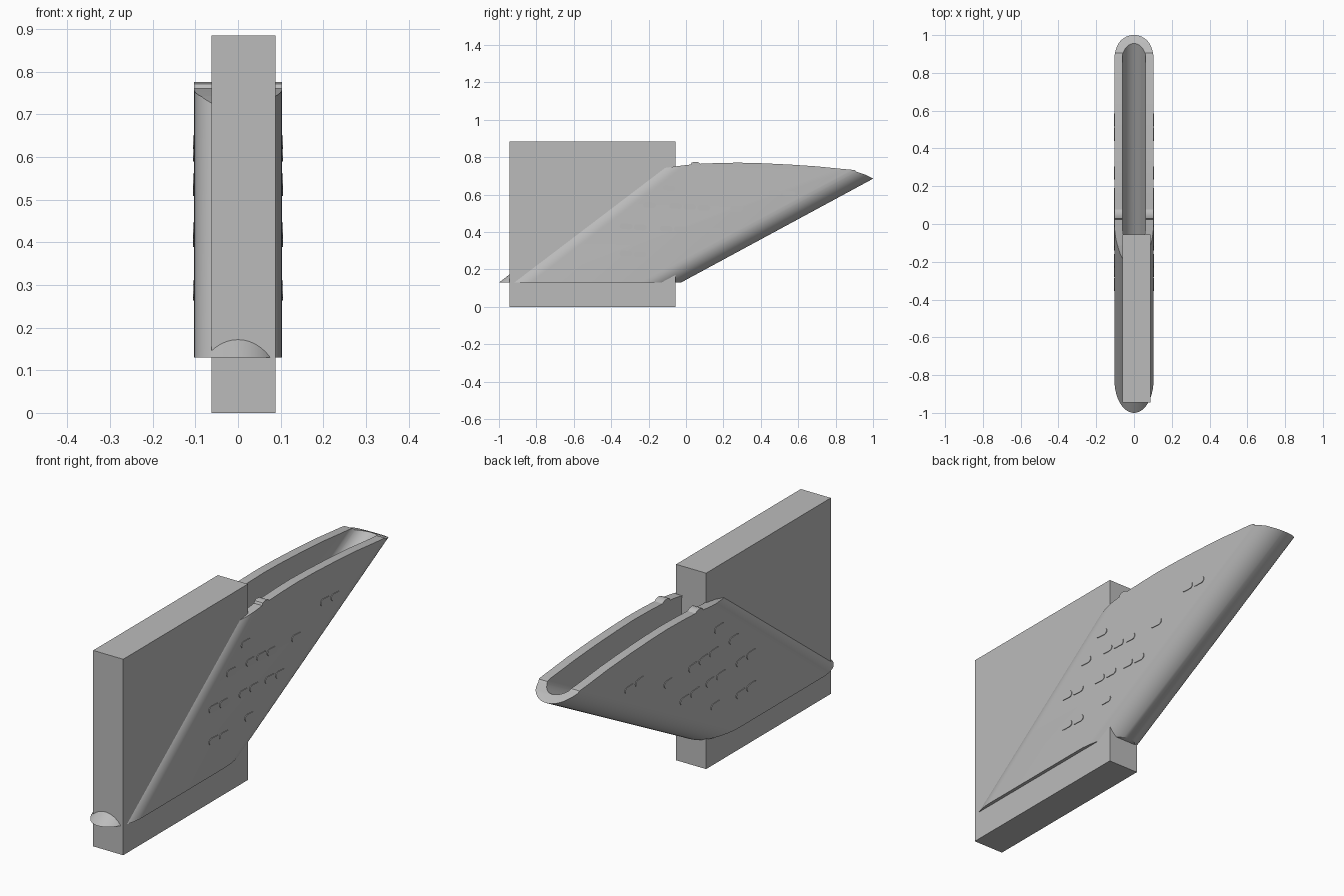
import bpy, bmesh, math

if "Cube" in bpy.data.objects:
    bpy.data.objects.remove(bpy.data.objects["Cube"])

grey = bpy.data.materials.new("plain grey")
grey.diffuse_color = (0.5, 0.5, 0.5, 1)
grey.use_nodes = True
grey.node_tree.nodes["Principled BSDF"].inputs["Base Color"].default_value = grey.diffuse_color


def make(name, bm):
    bmesh.ops.recalc_face_normals(bm, faces=bm.faces)
    me = bpy.data.meshes.new(name)
    bm.to_mesh(me)
    bm.free()
    ob = bpy.data.objects.new(name, me)
    bpy.context.collection.objects.link(ob)
    me.materials.append(grey)
    return ob


def prism(bm, outline, x0, x1):
    """Closed (y, z) outline extruded along x."""
    a = [bm.verts.new((x0, y, z)) for y, z in outline]
    b = [bm.verts.new((x1, y, z)) for y, z in outline]
    bm.faces.new(a)
    bm.faces.new(b[::-1])
    n = len(a)
    for i in range(n):
        j = (i + 1) % n
        bm.faces.new((a[i], b[i], b[j], a[j]))


# Upright block
bm = bmesh.new()
prism(bm, [(-0.945, 0), (-0.055, 0), (-0.055, 0.885), (-0.945, 0.885)], -0.062, 0.088)
make("upright_block", bm)

# Slanted hollow shell: rounded-end sections whose ends lean at different slopes
Z0, Z1, SEG = 0.13, 0.9, 24
FRONT_RUN, BACK_RUN = 1.315, 1.85        # y travelled per unit of height


def section(bm, z, r, wall):
    """Rounded-end ring of half width r, inset by the wall thickness."""
    f, b = math.hypot(1, FRONT_RUN), math.hypot(1, BACK_RUN)
    y0 = -1 + (z - Z0) * FRONT_RUN + (wall + r) * f
    y1 = -0.027 + (z - Z0) * BACK_RUN - (wall + r) * b
    pts = []
    for i in range(SEG + 1):
        t = math.pi * i / SEG
        pts.append((r * math.cos(t), y1 + r * b * math.sin(t), z))
    for i in range(SEG + 1):
        t = math.pi * i / SEG
        pts.append((-r * math.cos(t), y0 - r * f * math.sin(t), z))
    return [bm.verts.new(p) for p in pts]


bm = bmesh.new()
WIDE, WALL = 0.103, 0.041
out0, out1 = section(bm, Z0, WIDE, 0), section(bm, Z1, WIDE, 0)
in0, in1 = section(bm, Z0, WIDE - WALL, WALL), section(bm, Z1, WIDE - WALL, WALL)
for i in range(len(out0)):
    j = (i + 1) % len(out0)
    for p, q in ((out0, out1), (out1, in1), (in1, in0), (in0, out0)):
        bm.faces.new((p[i], p[j], q[j], q[i]))
shell = make("slanted_shell", bm)

# Trim the rim along an arched profile with small raised ribs
rim = [(-0.4, 0.66), (-0.2, 0.722), (-0.12, 0.742), (-0.05, 0.752), (0.025, 0.761),
       (0.03, 0.771), (0.045, 0.776), (0.065, 0.773), (0.078, 0.765), (0.17, 0.769),
       (0.28, 0.771), (0.4, 0.768), (0.55, 0.761), (0.7, 0.751), (0.82, 0.739),
       (0.885, 0.733), (0.905, 0.73), (0.912, 0.722), (0.96, 0.706), (1.0, 0.686),
       (1.1, 0.63)]
bm = bmesh.new()
prism(bm, rim + [(2.0, 0.63), (2.0, 1.2), (-0.4, 1.2)], -0.3, 0.3)
cutter = make("rim_cutter", bm)
cutter.hide_render = True
mod = shell.modifiers.new("rim trim", 'BOOLEAN')
mod.operation, mod.solver, mod.object = 'DIFFERENCE', 'EXACT', cutter
bpy.context.view_layer.objects.active = shell
shell.select_set(True)
bpy.ops.object.modifier_apply(modifier=mod.name)
bpy.data.objects.remove(cutter)
bpy.ops.object.shade_smooth_by_angle(angle=math.radians(30))

# Small rounded studs through both side walls
studs = [(-0.09, 0.635), (-0.195, 0.545), (-0.055, 0.54), (0.02, 0.535), (0.095, 0.53),
         (0.27, 0.525), (0.475, 0.61), (0.55, 0.605), (-0.32, 0.43), (-0.245, 0.425),
         (-0.105, 0.417), (-0.03, 0.415), (0.08, 0.41), (0.155, 0.405), (-0.32, 0.285),
         (-0.245, 0.28), (-0.065, 0.295)]
bm = bmesh.new()
for cy, cz in studs:
    pill = []
    for side in (1, -1):
        for i in range(7):
            t = -math.pi / 2 + math.pi * i / 6
            pill.append((cy + side * (0.02 + 0.015 * math.cos(t)),
                         cz + side * 0.015 * math.sin(t) - side * 0.001))
    for s in (1, -1):
        prism(bm, pill, s * 0.06, s * 0.106)
make("side_studs", bm)
